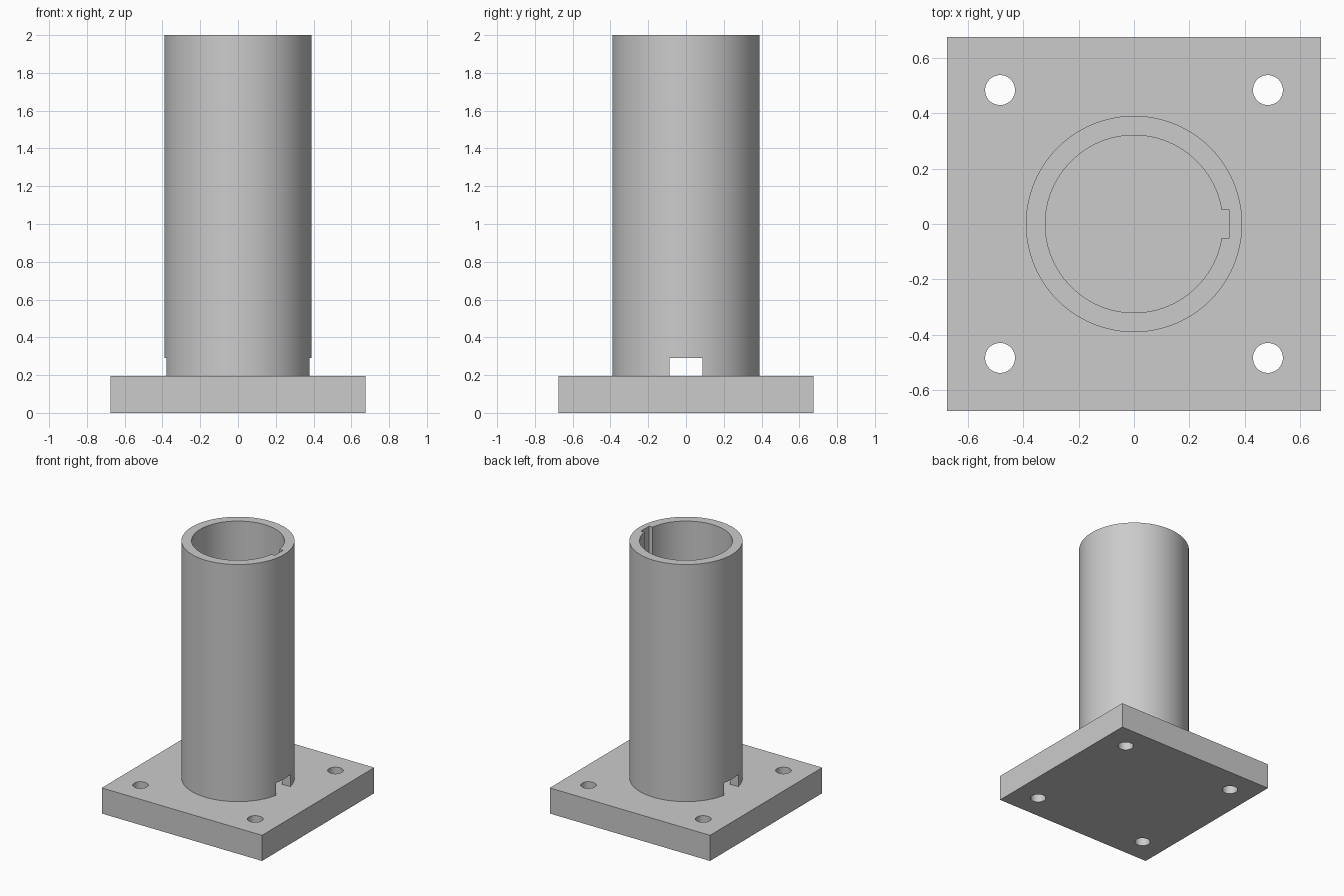
import bpy
import math

cube = bpy.data.objects.get("Cube")
if cube:
    bpy.data.objects.remove(cube, do_unlink=True)

PLATE_HALF, PLATE_TOP, TOP = 0.675, 0.195, 2.0
OUTER, INNER = 0.39, 0.32
HOLE_POS, HOLE_RADIUS = 0.483, 0.054

grey = bpy.data.materials.new("plain grey")
grey.use_nodes = True
colour = (0.6, 0.6, 0.6, 1)
grey.diffuse_color = colour
grey.node_tree.nodes["Principled BSDF"].inputs["Base Color"].default_value = colour


def box(name, x, y, z):
    """Box spanning the given (low, high) ranges."""
    spans = (x, y, z)
    bpy.ops.mesh.primitive_cube_add(size=1, location=[(a + b) / 2 for a, b in spans])
    obj = bpy.context.object
    obj.name = name
    obj.scale = [b - a for a, b in spans]
    bpy.ops.object.transform_apply(location=True, rotation=False, scale=True)
    return obj


def cylinder(name, radius, low, high, x=0, y=0, sides=96):
    bpy.ops.mesh.primitive_cylinder_add(
        vertices=sides, radius=radius, depth=high - low, location=(x, y, (low + high) / 2))
    obj = bpy.context.object
    obj.name = name
    bpy.ops.object.transform_apply(location=True, rotation=False, scale=False)
    return obj


def cut(target, cutter):
    """Subtract the cutter from the target and discard it."""
    cutter.hide_render = True
    bpy.context.view_layer.objects.active = target
    mod = target.modifiers.new("cut", 'BOOLEAN')
    mod.operation, mod.solver, mod.object = 'DIFFERENCE', 'EXACT', cutter
    bpy.ops.object.modifier_apply(modifier=mod.name)
    bpy.data.objects.remove(cutter, do_unlink=True)


def finish(obj):
    obj.data.materials.clear()
    obj.data.materials.append(grey)
    bpy.ops.object.select_all(action='DESELECT')
    obj.select_set(True)
    bpy.context.view_layer.objects.active = obj
    bpy.ops.object.shade_smooth_by_angle(angle=math.radians(30))


# Square base plate with a bolt hole near each corner
side = (-PLATE_HALF, PLATE_HALF)
plate = box("base_plate", side, side, (0, PLATE_TOP))
for sx in (-1, 1):
    for sy in (-1, 1):
        cut(plate, cylinder("bolt_hole", HOLE_RADIUS, -0.1, 0.4,
                            sx * HOLE_POS, sy * HOLE_POS, 48))
finish(plate)

# Upright tube with a bore, a full-length keyway and drain slots at its foot
tube = cylinder("tube", OUTER, PLATE_TOP, TOP)
cut(tube, cylinder("bore", INNER, 0, TOP + 0.2))
cut(tube, box("keyway", (0.2, 0.345), (-0.05, 0.05), (0, TOP + 0.2)))
cut(tube, box("drain_slot", (-0.6, 0.6), (-0.088, 0.088), (0, 0.29)))
finish(tube)
